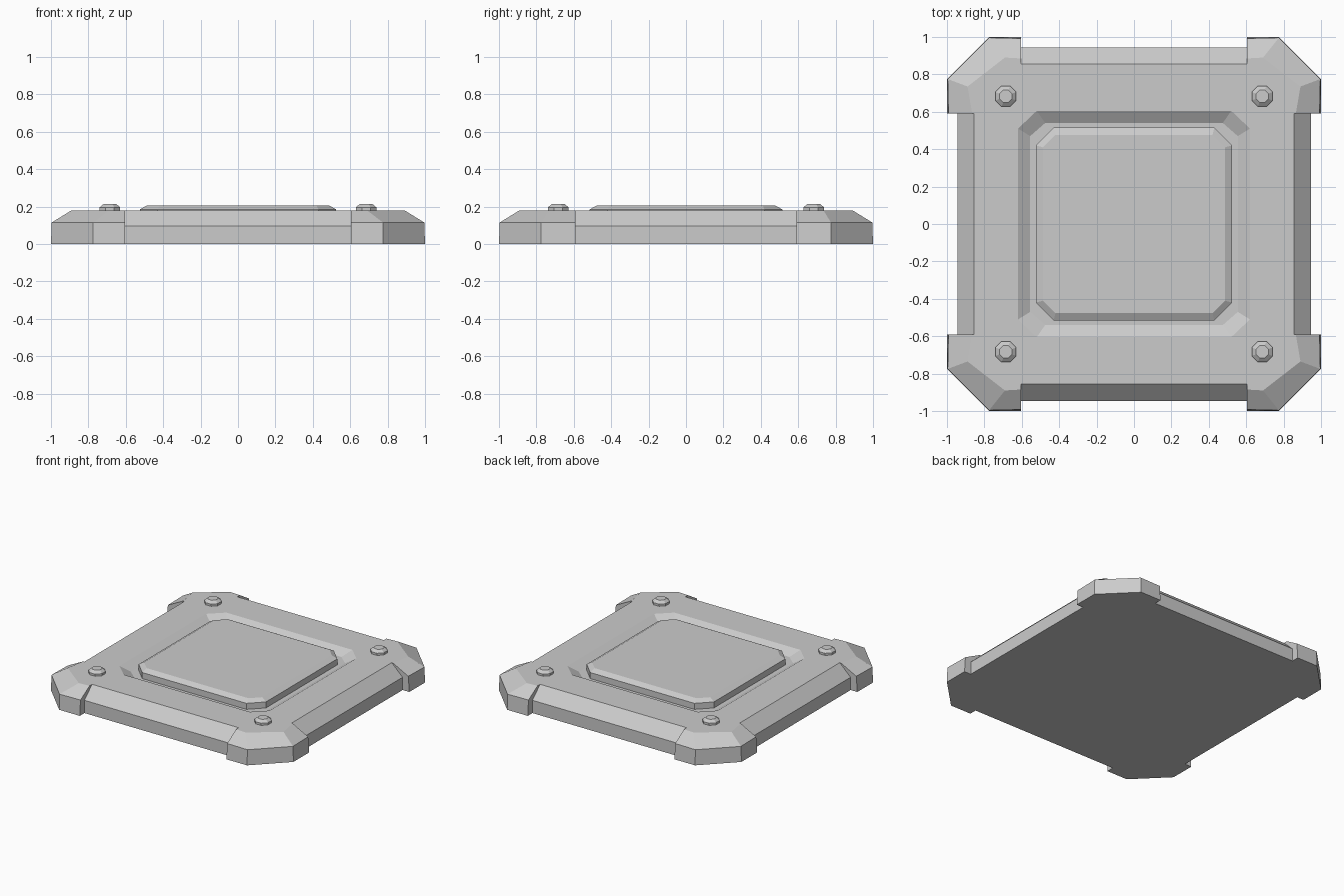
import bpy, bmesh, math

if "Cube" in bpy.data.objects:
    bpy.data.objects.remove(bpy.data.objects["Cube"])


def mirrored(quarter):
    """Mirror counter-clockwise first-quadrant (x, y, z) points into a closed ring."""
    back = quarter[::-1]
    return (quarter
            + [(-x, y, z) for x, y, z in back]
            + [(-x, -y, z) for x, y, z in quarter]
            + [(x, -y, z) for x, y, z in back])


def loft(bm, rings):
    """Skin consecutive rings of equal length; returns their vertices."""
    loops = [[bm.verts.new(p) for p in ring] for ring in rings]
    for a, b in zip(loops, loops[1:]):
        n = len(a)
        for i in range(n):
            j = (i + 1) % n
            bm.faces.new((a[i], a[j], b[j], b[i]))
    return loops


def loop_edges(bm, loop):
    return [bm.edges.get((loop[i - 1], loop[i])) for i in range(len(loop))]


def finish(bm, name):
    bmesh.ops.recalc_face_normals(bm, faces=bm.faces)
    mesh = bpy.data.meshes.new(name)
    bm.to_mesh(mesh)
    bm.free()
    obj = bpy.data.objects.new(name, mesh)
    bpy.context.collection.objects.link(obj)
    return obj


def octagon(x, y, cx, cy, z):
    return mirrored([(x, cy, z), (cx, y, z)])


TOP, FLOOR = 0.18, 0.14

# Base plate: notched sides, thick chamfered corners, sunken centre
bm = bmesh.new()
foot = [(0.945, 0.59), (1.0, 0.59), (1.0, 0.775),
        (0.775, 1.0), (0.605, 1.0), (0.605, 0.945)]
bottom = [(x, y, 0) for x, y in foot]
shoulder = [(0.945, 0.59, 0.095), (0.992, 0.59, 0.115), (0.996, 0.775, 0.115),
            (0.775, 0.996, 0.115), (0.605, 0.992, 0.115), (0.605, 0.945, 0.095)]
rim = [(0.855, 0.59, TOP), (0.865, 0.59, TOP), (0.89, 0.735, TOP),
       (0.69, 0.89, TOP), (0.605, 0.885, TOP), (0.605, 0.855, TOP)]
outer = loft(bm, [mirrored(bottom), mirrored(shoulder), mirrored(rim)])
recess = loft(bm, [octagon(0.62, 0.605, 0.52, 0.51, TOP),
                   octagon(0.555, 0.54, 0.475, 0.47, FLOOR)])
bm.faces.new(outer[0])
bm.faces.new(recess[1])
bmesh.ops.triangle_fill(bm, use_beauty=True,
                        edges=loop_edges(bm, outer[2]) + loop_edges(bm, recess[0]))
finish(bm, "base_plate")

# Raised centre panel with bevelled top edge
bm = bmesh.new()
panel = loft(bm, [octagon(0.525, 0.515, 0.43, 0.42, FLOOR),
                  octagon(0.525, 0.515, 0.43, 0.42, 0.185),
                  octagon(0.487, 0.477, 0.42, 0.41, 0.206)])
bm.faces.new(panel[0])
bm.faces.new(panel[-1])
finish(bm, "centre_panel")


# Eight-sided corner bolts
def bolt_ring(r, z):
    return [(r * math.cos(math.tau * (i + 0.5) / 8),
             r * math.sin(math.tau * (i + 0.5) / 8), z) for i in range(8)]


for sx in (-1, 1):
    for sy in (-1, 1):
        bm = bmesh.new()
        rings = loft(bm, [bolt_ring(0.06, TOP), bolt_ring(0.06, 0.196),
                          bolt_ring(0.036, 0.214)])
        bm.faces.new(rings[0])
        bm.faces.new(rings[-1])
        bolt = finish(bm, "corner_bolt")
        bolt.location = (0.685 * sx, 0.683 * sy, 0)
